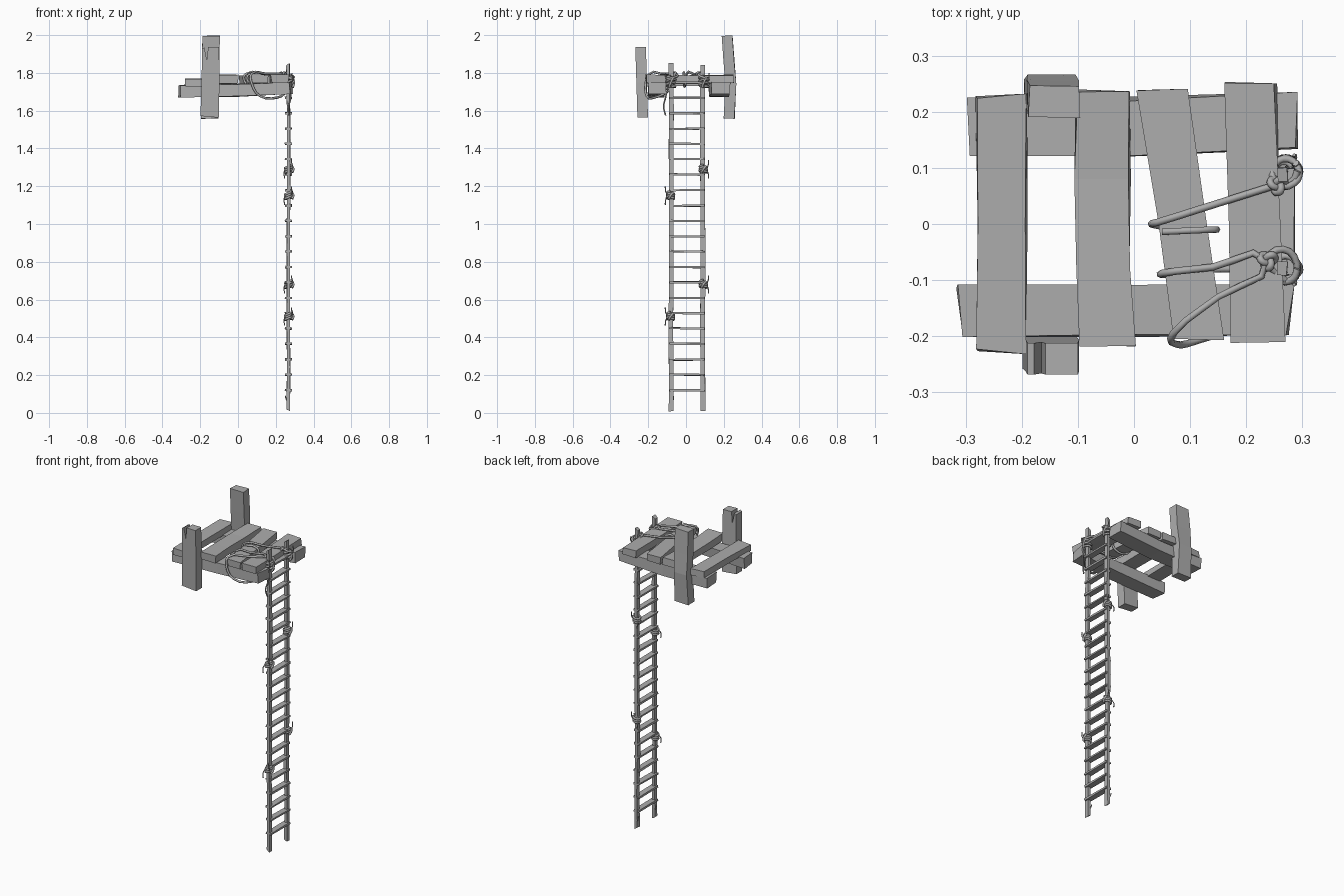
import bpy, bmesh, math, random
from mathutils import Vector

if "Cube" in bpy.data.objects:
    bpy.data.objects.remove(bpy.data.objects["Cube"])

random.seed(4)
grey = bpy.data.materials.new("weathered_grey")
grey.diffuse_color = (0.42, 0.42, 0.42, 1)
grey.use_nodes = True
grey.node_tree.nodes["Principled BSDF"].inputs["Base Color"].default_value = grey.diffuse_color


def finish(name, bm, smooth=False):
    bmesh.ops.recalc_face_normals(bm, faces=bm.faces)
    me = bpy.data.meshes.new(name)
    bm.to_mesh(me)
    bm.free()
    me.materials.append(grey)
    for p in me.polygons:
        p.use_smooth = smooth
    ob = bpy.data.objects.new(name, me)
    bpy.context.collection.objects.link(ob)
    return ob


def timber(name, path, axis, a, b, jitter=0.004, slant=0.0):
    """Rough four-sided timber along axis; a, b are its two cross sizes."""
    bm = bmesh.new()
    u, v = [(1, 2), (0, 2), (0, 1)][axis]
    rows = []
    for i, c in enumerate(path):
        end = -1 if i == 0 else 1 if i == len(path) - 1 else 0
        row = []
        for su, sv in ((-1, -1), (1, -1), (1, 1), (-1, 1)):
            p = Vector(c)
            p[u] += su * a / 2 + random.uniform(-jitter, jitter)
            p[v] += sv * b / 2 + random.uniform(-jitter, jitter) * 0.6
            p[axis] += end * su * slant + (random.uniform(-jitter, jitter) if end else 0)
            row.append(bm.verts.new(p))
        rows.append(row)
    for r, s in zip(rows, rows[1:]):
        for k in range(4):
            n = (k + 1) % 4
            bm.faces.new((r[k], r[n], s[n], s[k]))
    bm.faces.new(rows[0])
    bm.faces.new(rows[-1])
    return finish(name, bm)


def rope(name, pts, r=0.0065, closed=False):
    """Round rope swept along a smooth path."""
    cu = bpy.data.curves.new(name, 'CURVE')
    cu.dimensions = '3D'
    cu.bevel_depth = r
    cu.bevel_resolution = 1
    cu.resolution_u = 3
    cu.use_fill_caps = True
    sp = cu.splines.new('BEZIER')
    sp.bezier_points.add(len(pts) - 1)
    for bp, p in zip(sp.bezier_points, pts):
        bp.co = p
        bp.handle_left_type = bp.handle_right_type = 'AUTO'
    sp.use_cyclic_u = closed
    tmp = bpy.data.objects.new(name, cu)
    bpy.context.collection.objects.link(tmp)
    me = bpy.data.meshes.new_from_object(tmp.evaluated_get(bpy.context.evaluated_depsgraph_get()))
    bpy.data.objects.remove(tmp)
    bm = bmesh.new()
    bm.from_mesh(me)
    bpy.data.meshes.remove(me)
    return finish(name, bm, True)


def lashing(name, x, y, z, side, turns=3, h=0.034, rx=0.018, ry=0.019):
    """Coil round a ladder rail with a crossing strand and loose ends."""
    n = turns * 8
    pts = [(x + rx * math.cos(i * math.pi / 4), y + ry * math.sin(i * math.pi / 4),
            z - h / 2 + h * i / n + 0.006 * math.cos(i * math.pi / 4)) for i in range(n + 1)]
    rope(name + "_coil", pts)
    rope(name + "_cross", [(x + 0.02, y - 0.01, z - h / 2), (x + 0.026, y, z),
                           (x + 0.018, y + 0.014, z + h / 2)])
    for k, dx in enumerate((-0.018, 0.014)):
        s = 1 if k else -1
        rope(f"{name}_end_{k}", [(x + dx, y + side * 0.014, z), (x + dx * 1.3, y + side * 0.025, z + s * 0.02),
                                 (x + dx * 1.1, y + side * 0.028, z + s * 0.048)], 0.003)


def knot(name, c, s=0.012):
    """Small overhand knot."""
    pts = []
    for i in range(16):
        t = i * math.pi / 8
        pts.append((c[0] + s * 0.4 * (math.sin(t) + 2 * math.sin(2 * t)),
                    c[1] + s * 0.4 * (math.cos(t) - 2 * math.cos(2 * t)),
                    c[2] - s * 0.5 * math.sin(3 * t)))
    rope(name, pts, 0.0065, True)


# Supporting beams
timber("front_beam", [(-0.31, -0.155, 1.702), (0, -0.155, 1.71), (0.28, -0.152, 1.718)], 0, 0.088, 0.062, 0.004, 0.006)
timber("back_beam", [(-0.295, 0.172, 1.702), (0, 0.174, 1.708), (0.29, 0.184, 1.722)], 0, 0.1, 0.064, 0.005, 0.003)

# Deck planks
timber("deck_plank_1", [(-0.236, -0.227, 1.748), (-0.236, 0, 1.75), (-0.237, 0.23, 1.752)], 1, 0.09, 0.04, 0.003, 0.003)
timber("deck_plank_2", [(-0.047, -0.216, 1.768), (-0.053, -0.08, 1.764), (-0.056, 0.08, 1.764), (-0.055, 0.238, 1.77)],
       1, 0.095, 0.045, 0.003)
timber("deck_plank_3", [(0.116, -0.207, 1.766), (0.085, 0, 1.764), (0.05, 0.24, 1.764)], 1, 0.086, 0.042, 0.003)
timber("deck_plank_4", [(0.222, -0.208, 1.768), (0.212, 0, 1.766), (0.207, 0.25, 1.768)], 1, 0.092, 0.042, 0.004)

# Back post, slightly bowed
timber("back_post", [(-0.15, 0.229, 1.558), (-0.147, 0.238, 1.74), (-0.145, 0.228, 1.86), (-0.143, 0.218, 1.998)],
       2, 0.09, 0.056, 0.003)

# Front post with a split cut into the top
outline = [(-0.199, 1.572), (-0.102, 1.563), (-0.098, 1.75), (-0.1, 1.937), (-0.158, 1.938),
           (-0.165, 1.868), (-0.178, 1.935), (-0.19, 1.928), (-0.193, 1.75)]
bm = bmesh.new()
sides = []
for off in (-0.028, 0.028):
    sides.append([bm.verts.new((x, -0.229 - (z - 1.56) * 0.03 + off, z)) for x, z in outline])
for i in range(len(outline)):
    j = (i + 1) % len(outline)
    bm.faces.new((sides[0][i], sides[0][j], sides[1][j], sides[1][i]))
for s in sides:
    bm.faces.new(s)
finish("front_post", bm)

# Ladder rails and rungs
for name, y, top in (("front_rail", -0.079, 1.845), ("back_rail", 0.088, 1.835)):
    path = [(0.267 + random.uniform(-0.002, 0.002), y + random.uniform(-0.002, 0.002), 0.015 + (top - 0.015) * i / 8)
            for i in range(9)]
    path[-1] = (0.264, y, top)
    timber(name, path, 2, 0.017, 0.025, 0.0015, 0.006)
    rope(name + "_splinter", [(0.267, y, 0.05), (0.256, y + 0.012, 0.07), (0.25, y + 0.013, 0.09)], 0.003)
for i in range(21):
    z = 0.12 + 0.0815 * i
    timber(f"rung_{i + 1}", [(0.267, -0.088, z + random.uniform(-.003, .003)), (0.267, 0.098, z)],
           1, 0.036, 0.011, 0.002)

# Rope lashings on the rails
for k, (y, z, side) in enumerate(((-0.082, 1.15, -1), (0.092, 1.29, 1), (0.092, 0.68, 1), (-0.082, 0.51, -1))):
    lashing(f"rail_lashing_{k + 1}", 0.267, y, z, side)
for k, (y, side) in enumerate(((-0.08, -1), (0.095, 1))):
    lashing(f"top_lashing_{k + 1}", 0.27, y, 1.75, side, 3, 0.055, 0.021, 0.023)
rope("hanging_end", [(0.275, -0.095, 1.73), (0.28, -0.108, 1.67), (0.268, -0.118, 1.62), (0.272, -0.108, 1.575)], 0.004)

# Ropes tying the ladder to the deck
rope("back_tie", [(0.255, 0.07, 1.795), (0.15, 0.037, 1.795), (0.042, 0.003, 1.795), (0.031, 0.0, 1.768),
                  (0.055, -0.005, 1.735), (0.125, -0.01, 1.737), (0.146, -0.01, 1.765),
                  (0.14, -0.01, 1.793), (0.05, -0.014, 1.793)])
rope("front_tie", [(0.235, -0.065, 1.796), (0.15, -0.13, 1.795), (0.07, -0.195, 1.794), (0.074, -0.214, 1.74),
                   (0.115, -0.207, 1.678), (0.21, -0.165, 1.67), (0.24, -0.1, 1.7), (0.16, -0.08, 1.735),
                   (0.062, -0.09, 1.745), (0.05, -0.088, 1.785), (0.14, -0.077, 1.794)], closed=True)
knot("back_knot", (0.256, 0.07, 1.795))
knot("front_knot", (0.238, -0.065, 1.795))
rope("back_link", [(0.256, 0.07, 1.793), (0.285, 0.072, 1.785), (0.294, 0.095, 1.775), (0.275, 0.116, 1.77),
                   (0.25, 0.105, 1.775)], closed=True)
rope("front_link", [(0.238, -0.065, 1.793), (0.265, -0.045, 1.785), (0.29, -0.07, 1.775), (0.28, -0.102, 1.77),
                    (0.258, -0.09, 1.78)], closed=True)
